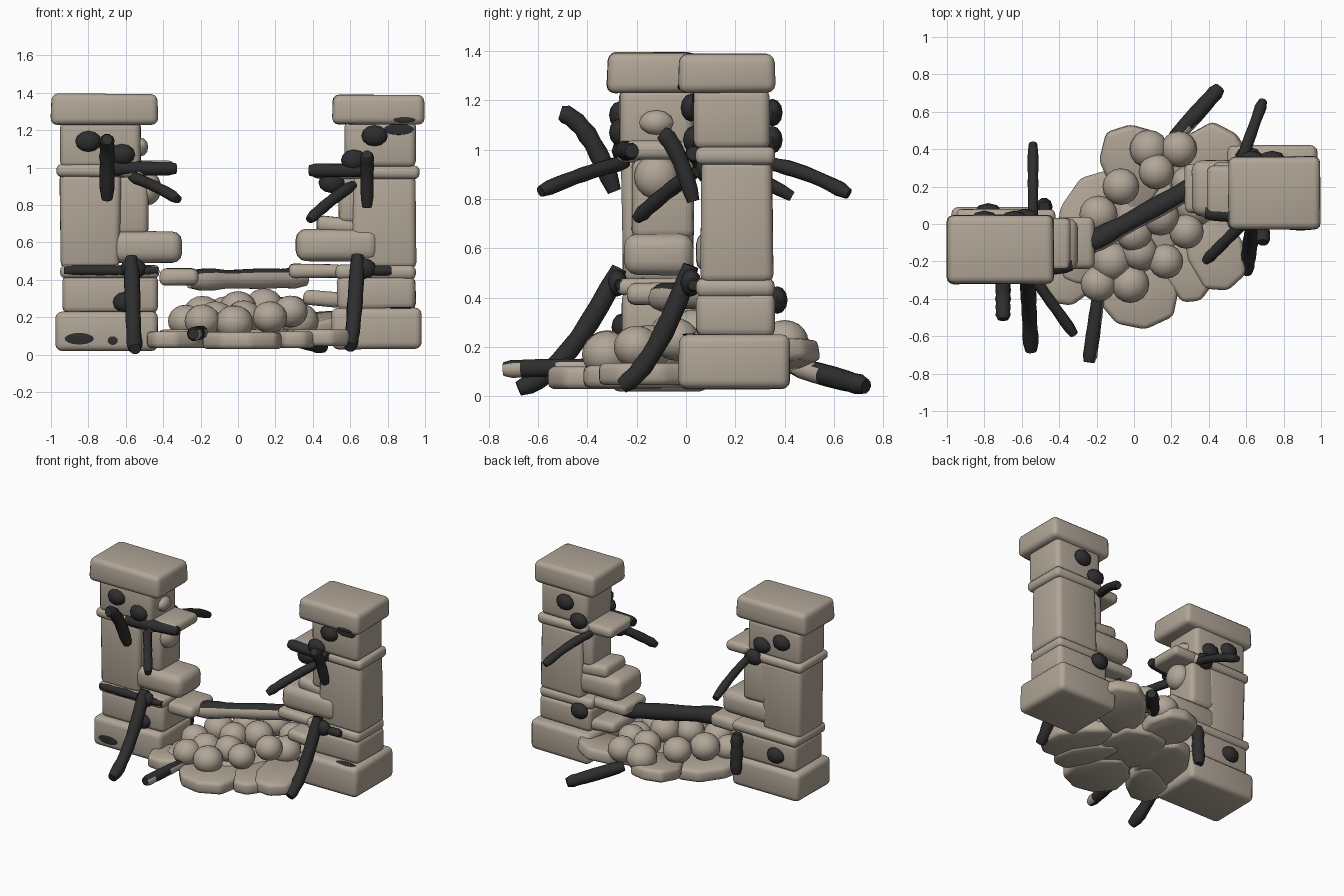
import bpy, bmesh, math, random
from mathutils import Vector, Matrix

random.seed(4)
default_cube = bpy.data.objects.get("Cube")
if default_cube:
    bpy.data.objects.remove(default_cube, do_unlink=True)


def make_material(name, colour):
    material = bpy.data.materials.new(name)
    material.use_nodes = True
    material.diffuse_color = colour
    material.node_tree.nodes["Principled BSDF"].inputs["Base Color"].default_value = colour
    return material


stone = make_material("warm_grey_stone", (.44, .38, .31, 1))
bark = make_material("charred_bark", (.027, .027, .028, 1))


def finish(name, bm, material, angle=50):
    """Turn a bmesh into a smooth shaded object."""
    bmesh.ops.recalc_face_normals(bm, faces=bm.faces)
    mesh = bpy.data.meshes.new(name)
    bm.to_mesh(mesh)
    bm.free()
    mesh.materials.append(material)
    obj = bpy.data.objects.new(name, mesh)
    bpy.context.collection.objects.link(obj)
    bpy.ops.object.select_all(action="DESELECT")
    obj.select_set(True)
    bpy.context.view_layer.objects.active = obj
    bpy.ops.object.shade_smooth_by_angle(angle=math.radians(angle))
    return obj


def block(name, x, y, z, bevel=.035, taper=0, tilt=0):
    """Rounded, slightly uneven stone block filling the given ranges."""
    bm = bmesh.new()
    bmesh.ops.create_cube(bm, size=1)
    size = Vector((x[1] - x[0], y[1] - y[0], z[1] - z[0]))
    centre = Vector((x[0] + x[1], y[0] + y[1], z[0] + z[1])) / 2
    for v in bm.verts:
        grow = 1 + taper * v.co.z
        v.co = Vector((v.co.x * size.x * grow, v.co.y * size.y * grow, v.co.z * size.z))
        v.co += Vector([random.uniform(-.003, .003) for axis in range(3)])
    bmesh.ops.bevel(bm, geom=bm.edges[:], offset=min(bevel, min(size) * .4),
                    segments=3, profile=.5, affect="EDGES")
    bm.transform(Matrix.Translation(centre) @ Matrix.Rotation(tilt, 4, "Y"))
    return finish(name, bm, stone)


def ball(name, centre, scale, material=stone, detail=16):
    bm = bmesh.new()
    bmesh.ops.create_uvsphere(bm, u_segments=detail, v_segments=detail // 2 + 2, radius=1)
    bm.transform(Matrix.Translation(centre) @ Matrix.Diagonal((*scale, 1)))
    return finish(name, bm, material)


def slab(name, centre, length, width, turn, tilt=0):
    """Flat irregular hearth stone, tapering toward one end."""
    bm = bmesh.new()
    rim = []
    for i in range(9):
        a = math.tau * i / 9
        r = random.uniform(.92, 1.08)
        narrow = 1 + .2 * math.cos(a)
        rim.append(bm.verts.new((math.cos(a) * r * length / 2,
                                 math.sin(a) * r * narrow * width / 2, -.045)))
    face = bm.faces.new(rim)
    grown = bmesh.ops.extrude_face_region(bm, geom=[face])
    for v in grown["geom"]:
        if isinstance(v, bmesh.types.BMVert):
            v.co.z += .09
    bmesh.ops.bevel(bm, geom=bm.edges[:], offset=.025, segments=2, profile=.5, affect="EDGES")
    bm.transform(Matrix.Translation(centre) @ Matrix.Rotation(math.radians(turn), 4, "Z")
                 @ Matrix.Rotation(math.radians(tilt), 4, "Y"))
    return finish(name, bm, stone)


def branch(name, start, end, radius=.036, sag=0, bare=None):
    """Gnarled limb swept from start to end; faces passing the bare rule lose their bark."""
    start, end = Vector(start), Vector(end)
    steps, sides = 10, 10
    path = []
    for i in range(steps + 1):
        t = i / steps
        path.append(start.lerp(end, t) + Vector((0, 0, 4 * sag * t * (1 - t))))
    bm = bmesh.new()
    rings = []
    for i, point in enumerate(path):
        along = path[min(i + 1, steps)] - path[max(i - 1, 0)]
        turn = along.to_track_quat("Z", "Y")
        r = radius * random.uniform(.92, 1.08) * (.75 if i in (0, steps) else 1)
        rings.append([bm.verts.new(point + turn @ Vector((r * math.cos(a), r * math.sin(a), 0)))
                      for a in [math.tau * k / sides for k in range(sides)]])
    for low, high in zip(rings, rings[1:]):
        for k in range(sides):
            n = (k + 1) % sides
            bm.faces.new((low[k], low[n], high[n], high[k]))
    bm.faces.new(rings[0])
    bm.faces.new(rings[-1])
    obj = finish(name, bm, bark)
    if bare:
        obj.data.materials.append(stone)
        for face in obj.data.polygons:
            face.material_index = int(bare(face.normal, face.center))


# Right pillar
block("right_base", x=(-.975, -.43), y=(-.3, .09), z=(.02, .23))
block("right_lower_block", x=(-.94, -.43), y=(-.26, .07), z=(.22, .43))
block("right_lower_ledge", x=(-.95, -.42), y=(-.28, .08), z=(.41, .48))
block("right_shaft", x=(-.95, -.63), y=(-.26, .03), z=(.46, .97), taper=.05)
block("right_upper_ledge", x=(-.97, -.5), y=(-.28, .05), z=(.95, 1.02))
block("right_upper_block", x=(-.95, -.52), y=(-.27, .03), z=(1, 1.25))
block("right_cap", x=(-1, -.43), y=(-.32, .045), z=(1.23, 1.395), taper=-.02)

# Left pillar
block("left_base", x=(.5, .98), y=(-.03, .42), z=(.03, .25))
block("left_lower_block", x=(.53, .95), y=(.04, .36), z=(.24, .42))
block("left_lower_ledge", x=(.52, .95), y=(.04, .36), z=(.4, .48))
block("left_shaft", x=(.61, .95), y=(.06, .35), z=(.46, .96), taper=-.04)
block("left_upper_ledge", x=(.57, .97), y=(.04, .36), z=(.94, 1.01))
block("left_upper_block", x=(.57, .95), y=(.03, .34), z=(1, 1.25))
block("left_cap", x=(.505, .995), y=(-.03, .36), z=(1.23, 1.39), taper=-.02)

# Broken wall stones stepping inward from the right pillar
block("right_step_low", x=(-.42, -.21), y=(-.24, .04), z=(.37, .46))
block("right_step_wide", x=(-.7, -.3), y=(-.25, .03), z=(.49, .66), bevel=.055)
block("right_step_tall", x=(-.68, -.48), y=(-.22, .03), z=(.64, .96))
block("right_step_shelf", x=(-.6, -.34), y=(-.25, .03), z=(.96, 1.035))
ball("right_wall_cobble", (-.48, -.12, .89), (.07, .09, .09))
ball("right_wall_nub", (-.52, -.12, 1.11), (.04, .07, .05), detail=8)

# Broken wall stones stepping inward from the left pillar
block("left_step_low", x=(.27, .56), y=(.06, .32), z=(.41, .485))
block("left_step_wide", x=(.31, .75), y=(.04, .34), z=(.5, .67), bevel=.055)
block("left_step_middle", x=(.42, .72), y=(.08, .33), z=(.64, .73), tilt=.1)
block("left_step_tall", x=(.54, .7), y=(.08, .32), z=(.7, .96))
block("left_step_shelf", x=(.39, .64), y=(.04, .31), z=(.94, 1.02))
block("left_wall_foot", x=(.35, .56), y=(.06, .34), z=(.26, .34), tilt=.1)

# Hearth stones radiating from the middle
slab("hearth_right", (-.24, -.02, .09), length=.66, width=.36, turn=72)
slab("hearth_right_front", (-.3, -.24, .08), length=.45, width=.28, turn=230)
slab("hearth_front", (.02, -.33, .075), length=.5, width=.42, turn=-80)
slab("hearth_front_left", (.26, -.2, .08), length=.5, width=.25, turn=-65)
slab("hearth_left", (.41, -.1, .09), length=.54, width=.3, turn=-70)
slab("hearth_back_left", (.39, .32, .15), length=.48, width=.38, turn=45, tilt=-12)
slab("hearth_back", (0, .31, .12), length=.48, width=.34, turn=95, tilt=-8)
slab("hearth_middle", (.06, .02, .09), length=.6, width=.42, turn=80)

# Pile of round cobbles
pile = [(.12, .28, .25), (.24, .4, .22), (.29, .22, .23), (-.07, .2, .22), (-.19, .05, .22),
        (.14, .04, .26), (.28, -.04, .23), (0, -.05, .25), (.17, -.2, .2), (.03, -.15, .2),
        (-.12, -.2, .19), (-.19, -.32, .18), (-.02, -.32, .17), (.08, .4, .2), (.33, .09, .18),
        (-.28, -.1, .18)]
for i, centre in enumerate(pile):
    r = random.uniform(.092, .104)
    ball(f"cobble_{i}", centre, (r, r, r * .92))

# Beam across the gap: charred, with a bare front side
branch("cross_beam", start=(-.26, -.12, .4), end=(.36, .22, .41), radius=.057,
       bare=lambda normal, centre: normal.y < -.2 and normal.z < .5)

# Branches on the right pillar
branch("right_leaning_root", start=(-.57, -.27, .52), end=(-.55, -.68, .03), radius=.042, sag=-.09)
branch("right_hooked_limb", start=(-.7, -.51, 1.15), end=(-.7, -.29, .83), radius=.04, sag=.07)
branch("right_reaching_limb", start=(-.57, -.24, .95), end=(-.32, -.59, .83), radius=.03, sag=.01)
branch("right_shelf_limb", start=(-.72, -.27, .995), end=(-.33, -.22, .995), radius=.039)
branch("right_back_limb", start=(-.54, .01, .97), end=(-.54, .43, .81), radius=.028, sag=.02)
branch("right_back_root", start=(-.48, .09, .41), end=(-.48, .1, .12), radius=.042)
branch("right_ledge_vine", start=(-.93, -.265, .45), end=(-.43, -.265, .45), radius=.028)

# Branches on the left pillar
branch("left_leaning_root", start=(.64, .02, .53), end=(.6, -.26, .04), radius=.04, sag=-.08)
branch("left_hooked_limb", start=(.69, -.1, 1.07), end=(.69, .03, .79), radius=.036, sag=.05)
branch("left_reaching_limb", start=(.62, .04, .91), end=(.38, -.2, .72), radius=.03, sag=.01)
branch("left_shelf_limb", start=(.38, .06, .985), end=(.71, .03, .985), radius=.036)
branch("left_back_limb", start=(.56, .3, .95), end=(.69, .66, .82), radius=.03, sag=.02)
branch("left_ledge_vine", start=(.62, .03, .45), end=(.82, .03, .45), radius=.028)

# Branches lying on the ground, bare in places
branch("front_ground_limb", start=(-.19, -.38, .12), end=(-.24, -.74, .11), radius=.036,
       bare=lambda normal, centre: normal.x > .4 and normal.z < .5 and abs(centre.y + .6) > .06)
branch("back_ground_limb", start=(.2, .44, .12), end=(.46, .73, .04), radius=.042,
       bare=lambda normal, centre: normal.x > .3 and centre.y < .53)

# Burl knots, front and back
knots = {"right_front_high": (-.8, -.27, 1.14), "right_front_inner": (-.62, -.27, 1.07),
         "right_front_low": (-.56, -.28, .46), "right_front_foot": (-.6, -.26, .28),
         "right_back_high": (-.8, .03, 1.14), "right_back_inner": (-.64, .03, 1.08),
         "right_back_ledge": (-.58, .04, .98), "right_back_low": (-.78, .07, .32),
         "left_front_high": (.73, .02, 1.17), "left_front_inner": (.62, .03, 1.04),
         "left_front_low": (.67, .02, .46), "left_back_high": (.74, .35, 1.15),
         "left_back_inner": (.63, .35, 1.04), "left_back_low": (.61, .37, .39),
         "left_wall": (.5, .08, .92)}
for place, centre in knots.items():
    ball("knot_" + place, centre, (.07, .042, .056), bark, detail=8)

# Thin scorch marks on the stone
ball("scorch_right_base", (-.85, -.3, .085), (.09, .0048, .035), bark)
ball("scorch_right_corner", (-.67, -.3, .075), (.03, .0048, .025), bark)
ball("scorch_left_base", (.87, .015, .25), (.08, .03, .0048), bark)
ball("scorch_left_block", (.86, .03, 1.205), (.08, .0048, .03), bark)
ball("scorch_left_cap", (.89, -.029, 1.255), (.06, .0048, .014), bark)
